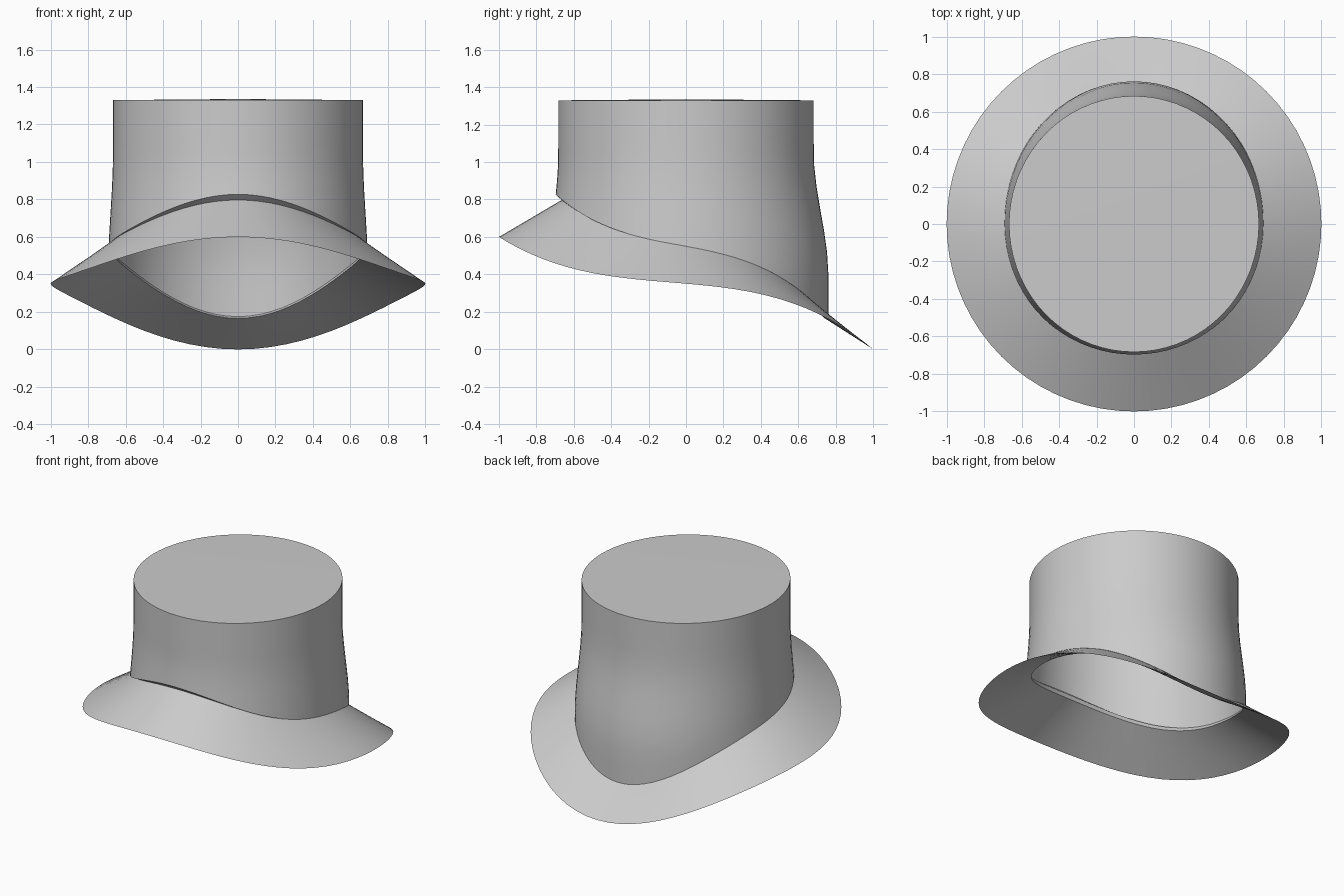
import bpy, bmesh, math

if "Cube" in bpy.data.objects:
    bpy.data.objects.remove(bpy.data.objects["Cube"])

SIDES = 72
TOP = 1.33

felt = bpy.data.materials.new("grey felt")
felt.diffuse_color = (0.6, 0.6, 0.6, 1)
felt.use_nodes = True
felt.node_tree.nodes["Principled BSDF"].inputs["Base Color"].default_value = felt.diffuse_color


def smooth(t):
    t = min(max(t, 0), 1)
    return t * t * (3 - 2 * t)


def edge(a):
    """Outer rim of the brim: a unit circle dipping to the back."""
    x, y = math.sin(a), -math.cos(a)
    return x, y, 0.35 - 0.085 * y - 0.05 * y**2 - 0.215 * y**3


def joint(a, inset=0, drop=0):
    """Seam where the brim meets the crown."""
    c = -math.cos(a)
    x = (0.69 - inset) * math.sin(a)
    y = c * ((0.76 if c > 0 else 0.665) - inset)
    return x, y, 0.55 - 0.186 * y - 0.04 * y**2 - 0.48 * y**3 - drop


def between(a, t, inset=0, drop=0):
    p, q = joint(a, inset, drop), edge(a)
    return tuple(u + (v - u) * t for u, v in zip(p, q))


def crown_point(a, t):
    """Crown wall, flaring downward and most strongly at the back."""
    c = -math.cos(a)
    low = joint(a)[2] + 0.03 * max(-c, 0)**2
    z = low + (TOP - low) * t
    flare = smooth((1.05 - z) / 0.65)
    x = (0.667 + 0.027 * flare) * math.sin(a)
    y = (0.683 + (0.078 if c > 0 else 0.05) * flare) * c
    return x, y, z


def loft(name, rings, cap=False, closed=False):
    bm = bmesh.new()
    angles = [2 * math.pi * i / SIDES for i in range(SIDES)]
    loops = [[bm.verts.new(f(a)) for a in angles] for f in rings]
    pairs = list(zip(loops, loops[1:]))
    if closed:
        pairs.append((loops[-1], loops[0]))
    for lo, hi in pairs:
        for i in range(SIDES):
            j = (i + 1) % SIDES
            bm.faces.new((lo[i], lo[j], hi[j], hi[i]))
    if cap:
        # very slightly domed flat top
        mid = bm.verts.new((0, 0, TOP + 0.006))
        for i in range(SIDES):
            bm.faces.new((loops[-1][i], loops[-1][(i + 1) % SIDES], mid))
    bmesh.ops.recalc_face_normals(bm, faces=bm.faces)
    mesh = bpy.data.meshes.new(name)
    bm.to_mesh(mesh)
    bm.free()
    mesh.materials.append(felt)
    ob = bpy.data.objects.new(name, mesh)
    bpy.context.collection.objects.link(ob)
    bpy.ops.object.select_all(action='DESELECT')
    ob.select_set(True)
    bpy.context.view_layer.objects.active = ob
    bpy.ops.object.shade_smooth_by_angle(angle=math.radians(40))


# Hollow crown with a tucked-in seam and closed top
loft("crown", [joint] + [lambda a, t=i / 10: crown_point(a, t) for i in range(11)], cap=True)

# Thin brim: upper side outward, then underside back to the head opening
steps = [0, 0.25, 0.5, 0.75]
upper = [lambda a, t=t: between(a, t) for t in steps]
under = [lambda a, t=t: between(a, t, 0.02, 0.03) for t in reversed(steps)]
loft("brim", upper + [edge] + under, closed=True)
